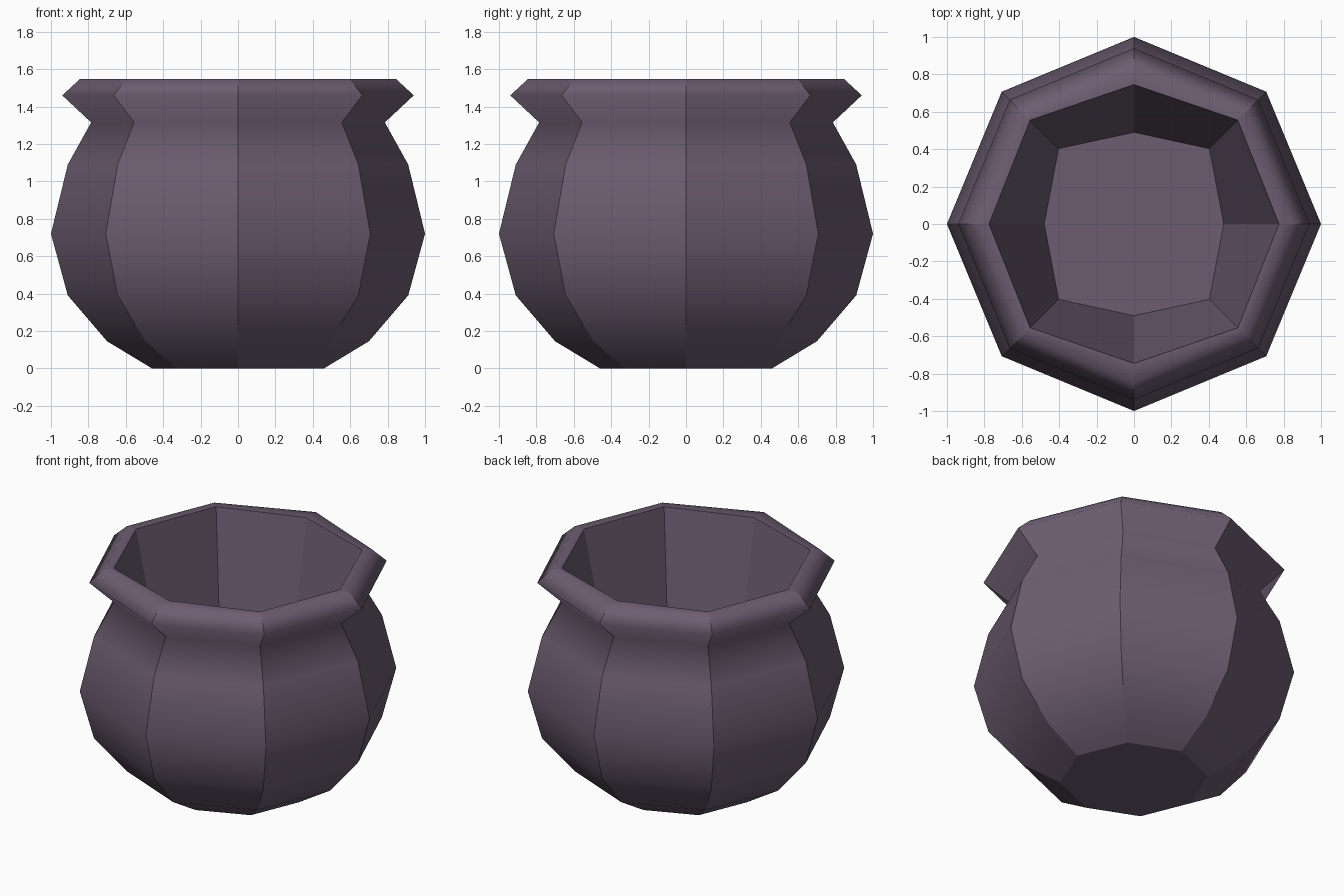
import bpy, bmesh, math

if "Cube" in bpy.data.objects:
    bpy.data.objects.remove(bpy.data.objects["Cube"])

SIDES = 8

# Outer wall from foot to rim: (radius, height)
outer = [(0.46, 0.0), (0.70, 0.145), (0.91, 0.39), (1.0, 0.72), (0.91, 1.09),
         (0.785, 1.315), (0.94, 1.46), (0.845, 1.547)]
# Inner wall: (radius on x, radius on y, diagonal radius, height)
inner = [(0.775, 0.745, 0.785, 1.547), (0.48, 0.49, 0.57, 0.18)]
profile = [(r, r, r, z) for r, z in outer] + inner

bm = bmesh.new()
rings = []
for rx, ry, rd, z in profile:
    ring = []
    for i in range(SIDES):
        a = 2 * math.pi * i / SIDES
        r = rd if i % 2 else (rx if i % 4 == 0 else ry)
        ring.append(bm.verts.new((r * math.cos(a), r * math.sin(a), z)))
    rings.append(ring)

# Wall panels, foot and inner floor
for low, high in zip(rings, rings[1:]):
    for i in range(SIDES):
        j = (i + 1) % SIDES
        bm.faces.new((low[i], low[j], high[j], high[i]))
bm.faces.new(rings[0][::-1])
bm.faces.new(rings[-1])

# Smooth up the wall, crisp along the corners, foot, inner lip and floor
for f in bm.faces:
    f.smooth = True
crisp_rings = [{v for v in rings[k]} for k in (0, -2, -1)]
for e in bm.edges:
    a, b = e.verts
    upright = abs(a.co.z - b.co.z) > 1e-4
    crosses_lip = {a, b} & set(rings[-2]) and {a, b} & set(rings[-3])
    e.smooth = not (upright or crosses_lip or
                    any(a in s and b in s for s in crisp_rings))

mesh = bpy.data.meshes.new("pot")
bm.to_mesh(mesh)
bm.free()
pot = bpy.data.objects.new("pot", mesh)
bpy.context.collection.objects.link(pot)

# Dark purple clay
mat = bpy.data.materials.new("purple_clay")
mat.diffuse_color = (0.15, 0.11, 0.165, 1)
mat.use_nodes = True
mat.node_tree.nodes["Principled BSDF"].inputs["Base Color"].default_value = mat.diffuse_color
mesh.materials.append(mat)
